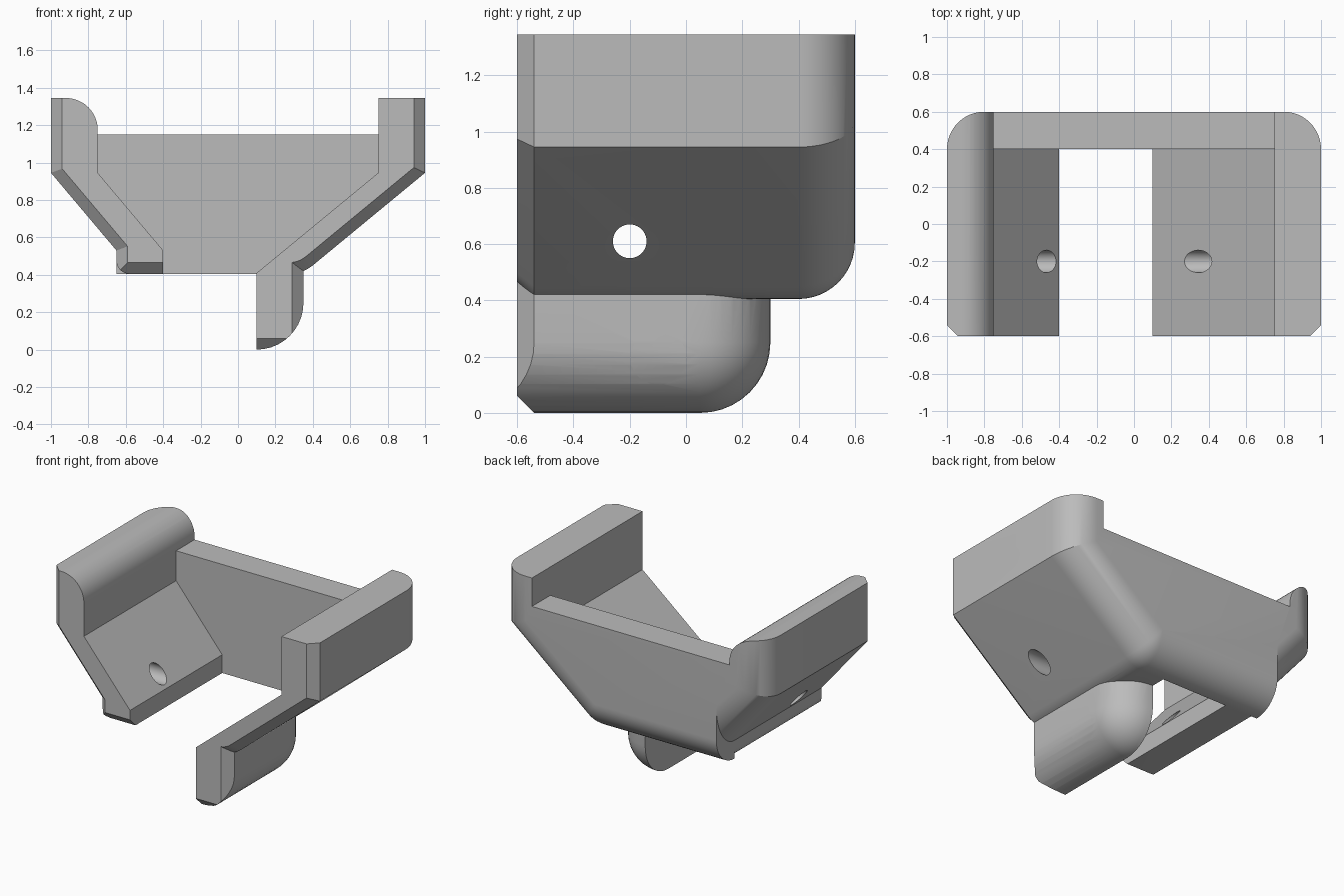
import bpy, bmesh
from math import sin, cos, pi, sqrt, atan2, tan
from mathutils import Vector

cube = bpy.data.objects.get("Cube")
if cube:
    bpy.data.objects.remove(cube, do_unlink=True)

grey = bpy.data.materials.new("plain grey")
grey.use_nodes = True
grey.diffuse_color = (0.5, 0.5, 0.5, 1)
grey.node_tree.nodes["Principled BSDF"].inputs["Base Color"].default_value = (0.5, 0.5, 0.5, 1)


def make(name, bm):
    bmesh.ops.recalc_face_normals(bm, faces=bm.faces)
    mesh = bpy.data.meshes.new(name)
    bm.to_mesh(mesh)
    bm.free()
    mesh.materials.append(grey)
    obj = bpy.data.objects.new(name, mesh)
    bpy.context.collection.objects.link(obj)
    return obj


def loft(name, sections):
    """Closed solid through equal-length (y, [(x, z), ...]) sections."""
    bm = bmesh.new()
    rings = [[bm.verts.new((x, y, z)) for x, z in pts] for y, pts in sections]
    n = len(rings[0])
    for a, b in zip(rings, rings[1:]):
        for i in range(n):
            j = (i + 1) % n
            bm.faces.new((a[i], a[j], b[j], b[i]))
    bm.faces.new(rings[0])
    bm.faces.new(rings[-1])
    return make(name, bm)


def prism(name, pts, y0, y1):
    return loft(name, [(y0, pts), (y1, pts)])


def arc(cx, cz, r, a0, a1, n):
    return [(cx + r * cos(a0 + (a1 - a0) * i / n), cz + r * sin(a0 + (a1 - a0) * i / n))
            for i in range(n + 1)]


def inset(pts, dist):
    """Move every edge inward by its own distance, with mitred corners."""
    out = []
    n = len(pts)
    for i in range(n):
        p, prev, nxt = (Vector(pts[k % n]) for k in (i, i - 1, i + 1))
        d1, d2 = (p - prev).normalized(), (nxt - p).normalized()
        n1, n2 = Vector((-d1.y, d1.x)), Vector((-d2.y, d2.x))
        a, b = dist[i - 1], dist[i]
        det = n1.x * n2.y - n1.y * n2.x
        out.append((p.x + (a * n2.y - b * n1.y) / det,
                    p.y + (n1.x * b - n2.x * a) / det))
    return out


def combine(target, other, operation):
    mod = target.modifiers.new("combine", 'BOOLEAN')
    mod.operation = operation
    mod.solver = 'EXACT'
    mod.object = other
    bpy.context.view_layer.objects.active = target
    bpy.ops.object.modifier_apply(modifier=mod.name)
    bpy.data.objects.remove(other, do_unlink=True)


# Outer body: chamfered at the front, rounded at the back
TOP, BEND, BASE = 1.345, 0.945, 0.405
slope = atan2(BEND - BASE, 1 - 0.345)
R = 0.2
outline = [(-1, TOP), (-1, BEND), (-0.65, 0.53), (-0.65, BASE)]
outline += arc(0.345 - R * tan(slope / 2), BASE + R, R, -pi / 2, slope - pi / 2, 6)
outline += [(1, BEND), (1, TOP)]
edges = len(outline)


def distances(d, foot):
    return [foot if i == 2 else 0 if i == edges - 1 else d for i in range(edges)]


sections = [(-0.6, inset(outline, distances(0.06, 0.06))), (-0.54, outline)]
for i in range(13):
    a = pi / 2 * i / 12
    sections.append((0.4 + R * sin(a), inset(outline, distances(0.995 * R * (1 - cos(a)), 0))))
bracket = loft("bracket", sections)

# Rounded corner along the underside of the short foot
r = 0.07
foot_round = [(-0.7, 0.35), (-0.65 + r, 0.35)]
foot_round += arc(-0.65 + r, BASE + r, r, -pi / 2, -pi, 8) + [(-0.7, BASE + r)]
combine(bracket, prism("foot_round", foot_round, -0.7, 0.4), 'DIFFERENCE')

# Lower lug: ball-cornered block with a chamfered front
bm = bmesh.new()
r = 0.25
for y in (0.05, -0.6):
    for z in (r, 0.45):
        ball = bmesh.ops.create_uvsphere(bm, u_segments=40, v_segments=20, radius=r)
        bmesh.ops.translate(bm, verts=ball["verts"], vec=(0.1, y, z))
hull = bmesh.ops.convex_hull(bm, input=bm.verts[:])
inside = {g for g in hull["geom_interior"] + hull["geom_unused"]
          if isinstance(g, bmesh.types.BMVert)}
bmesh.ops.delete(bm, geom=list(inside), context='VERTS')
points = [v.co.copy() for v in bm.verts]
bm.free()
bm = bmesh.new()
for p in points:
    bm.verts.new(p)
bmesh.ops.convex_hull(bm, input=bm.verts[:])
for co, normal in (((0, -0.6, 0), (0, -1, 0)),
                   ((0.35, -0.54, 0), (1, -1, 0)),
                   ((0, -0.54, 0), (0, -1, -1))):
    cut = bmesh.ops.bisect_plane(bm, geom=bm.verts[:] + bm.edges[:] + bm.faces[:],
                                 plane_co=co, plane_no=normal, clear_outer=True)
    rim = [g for g in cut["geom_cut"] if isinstance(g, bmesh.types.BMEdge)]
    bmesh.ops.edgeloop_fill(bm, edges=rim)
combine(bracket, make("lower_lug", bm), 'UNION')

# Open inside, and the lowered top of the back wall
pocket = [(-0.75, 2), (-0.75, BEND), (-0.4, 0.53), (-0.4, -0.1),
          (0.1, -0.1), (0.1, 0.41), (0.75, BEND), (0.75, 2)]
combine(bracket, prism("pocket", pocket, -1, 0.4), 'DIFFERENCE')
gap = [(-0.75, 2), (-0.75, 1.15), (0.75, 1.15), (0.75, 2)]
combine(bracket, prism("gap", gap, -1, 1), 'DIFFERENCE')

# Rounded inner top edge of one arm
r = 0.17
arm_round = arc(-0.75 - r, TOP - r, r, pi / 2, 0, 12)
arm_round += [(-0.7, TOP - r), (-0.7, 1.4), (-0.75 - r, 1.4)]
combine(bracket, prism("arm_round", arm_round, -1, 1), 'DIFFERENCE')

# Sideways holes: arm, both slopes, lug
for x0, x1, y, z, r in ((0.6, 1.2, -0.1, 1.145, 0.1),
                        (-1.2, 1.2, -0.2, 0.61, 0.06),
                        (0, 0.6, -0.1, 0.2, 0.1)):
    bm = bmesh.new()
    bmesh.ops.create_cone(bm, cap_ends=True, segments=40, radius1=r, radius2=r, depth=x1 - x0)
    for v in bm.verts:
        v.co = (v.co.z + (x0 + x1) / 2, v.co.x + y, v.co.y + z)
    combine(bracket, make("hole", bm), 'DIFFERENCE')

# Smooth rounds, sharp edges
bpy.ops.object.select_all(action='DESELECT')
bracket.select_set(True)
bpy.context.view_layer.objects.active = bracket
bpy.ops.object.shade_smooth_by_angle(angle=pi / 7)
